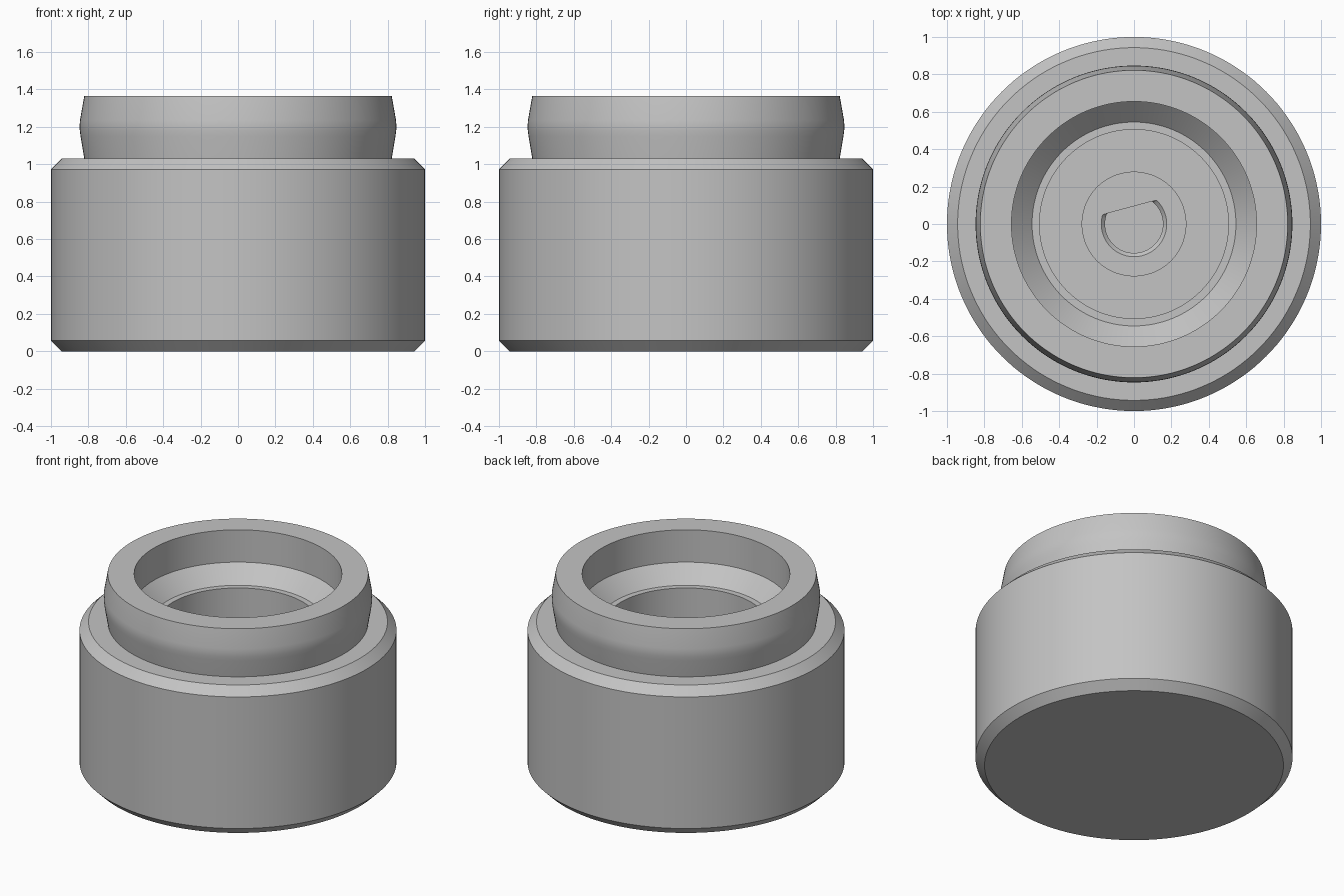
import bpy, bmesh
from math import sin, cos, tau, radians

cube = bpy.data.objects.get("Cube")
if cube:
    bpy.data.objects.remove(cube, do_unlink=True)

GREY = (0.55, 0.55, 0.55, 1)
grey = bpy.data.materials.new("plain grey")
grey.use_nodes = True
grey.diffuse_color = GREY
grey.node_tree.nodes["Principled BSDF"].inputs["Base Color"].default_value = GREY

SEGMENTS = 144
FLAT_ANGLE = radians(105)   # direction the flat of the shaft hole faces
FLAT_DISTANCE = 0.092


def lathe(name, rings):
    """Revolve (radius, z, d_shaped) rings; a zero radius makes a closing pole."""
    bm = bmesh.new()
    loops = []
    for radius, z, d_shaped in rings:
        if radius == 0:
            loops.append([bm.verts.new((0, 0, z))] * SEGMENTS)
            continue
        loop = []
        for i in range(SEGMENTS):
            a = tau * i / SEGMENTS
            r = radius
            facing = cos(a - FLAT_ANGLE)
            if d_shaped and r * facing > FLAT_DISTANCE:
                r = FLAT_DISTANCE / facing
            loop.append(bm.verts.new((r * cos(a), r * sin(a), z)))
        loops.append(loop)
    for low, high in zip(loops, loops[1:]):
        for i in range(SEGMENTS):
            j = (i + 1) % SEGMENTS
            corners = dict.fromkeys((low[i], low[j], high[j], high[i]))
            bm.faces.new(list(corners))
    bmesh.ops.recalc_face_normals(bm, faces=bm.faces)
    mesh = bpy.data.meshes.new(name)
    bm.to_mesh(mesh)
    bm.free()
    mesh.materials.append(grey)
    obj = bpy.data.objects.new(name, mesh)
    bpy.context.collection.objects.link(obj)
    bpy.ops.object.select_all(action="DESELECT")
    obj.select_set(True)
    bpy.context.view_layer.objects.active = obj
    bpy.ops.object.shade_smooth_by_angle(angle=radians(20))
    return obj


# Chamfered drum
body = [(0, 0), (0.943, 0), (1, 0.057), (1, 0.973), (0.943, 1.03)]
# Bulged neck with a flat rim
neck = [(0.822, 1.03), (0.842, 1.15), (0.846, 1.18), (0.847, 1.205),
        (0.845, 1.235), (0.822, 1.365)]
# Stepped and tapered bore down to the pocket floor
bore = [(0.655, 1.365), (0.655, 1.14), (0.545, 1.03), (0.505, 1.03),
        (0.505, 0.45)]
# Central hub
hub = [(0.28, 0.45), (0.28, 0.93)]
# D-shaped shaft hole with a lead-in chamfer
shaft_hole = [(0.175, 0.93), (0.155, 0.91), (0.155, 0.45), (0, 0.45)]

rings = [(r, z, False) for r, z in body + neck + bore + hub]
rings += [(r, z, True) for r, z in shaft_hole]
lathe("knob_body", rings)
